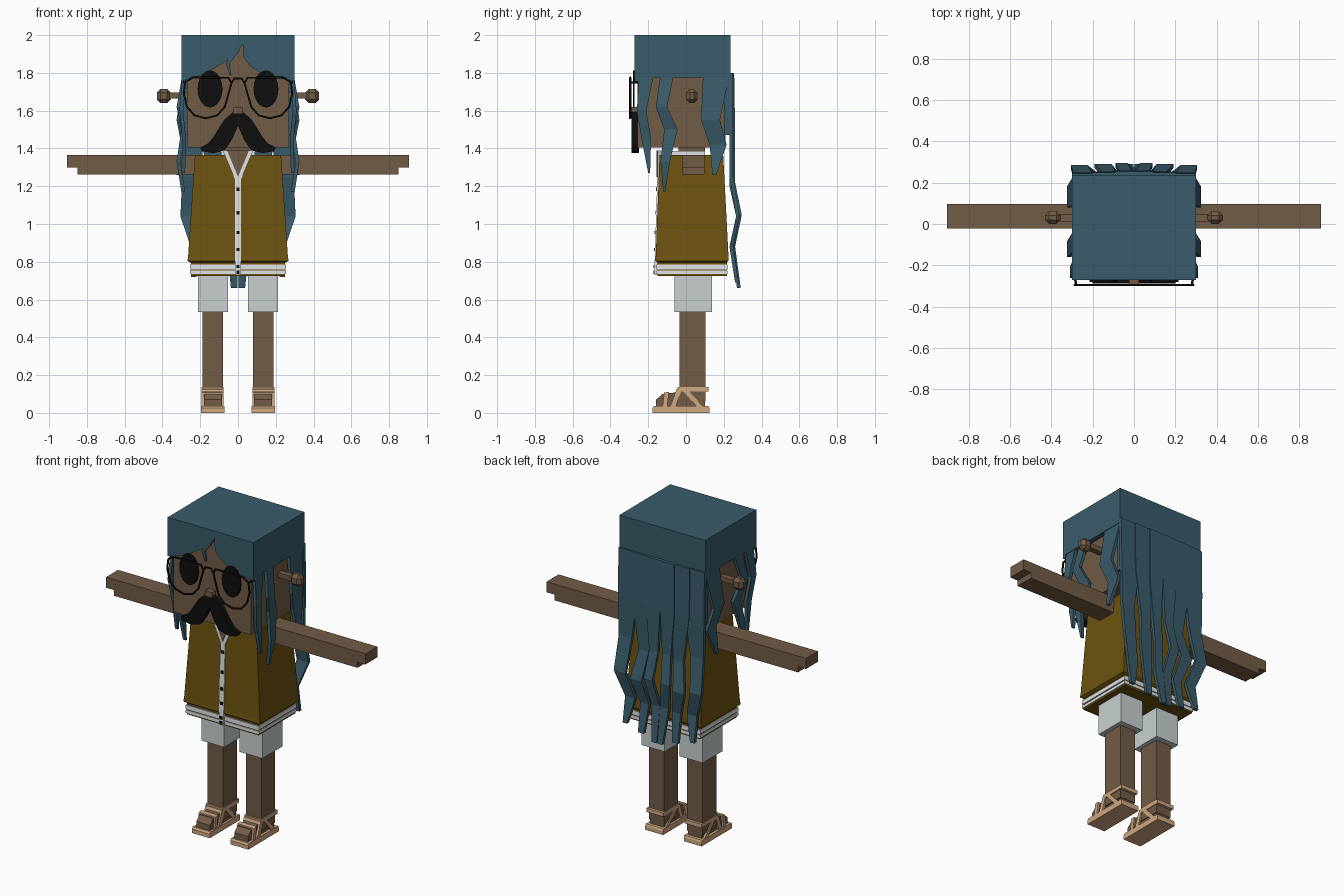
import bpy, bmesh, math

cube = bpy.data.objects.get("Cube")
if cube:
    bpy.data.objects.remove(cube, do_unlink=True)


def material(name, rgb):
    m = bpy.data.materials.new(name)
    lin = [((c / 255 + 0.055) / 1.055) ** 2.4 for c in rgb] + [1]
    m.use_nodes = True
    m.node_tree.nodes["Principled BSDF"].inputs["Base Color"].default_value = lin
    m.diffuse_color = lin
    return m


HAIR = material("blue hair", (58, 92, 107))
SKIN = material("brown skin", (114, 92, 70))
VEST = material("mustard cloth", (110, 83, 16))
SHORTS = material("pale grey cloth", (200, 208, 208))
TRIM = material("white trim", (226, 231, 233))
BLACK = material("black", (14, 14, 14))
TAN = material("tan leather", (208, 168, 130))


def finish(name, bm, mat):
    bmesh.ops.recalc_face_normals(bm, faces=bm.faces)
    me = bpy.data.meshes.new(name)
    bm.to_mesh(me)
    bm.free()
    me.materials.append(mat)
    ob = bpy.data.objects.new(name, me)
    bpy.context.collection.objects.link(ob)
    return ob


def loft(name, rings, mat):
    """Closed solid through rings of equal length."""
    bm = bmesh.new()
    vs = [[bm.verts.new(p) for p in r] for r in rings]
    n = len(vs[0])
    for a, b in zip(vs, vs[1:]):
        for i in range(n):
            bm.faces.new((a[i], a[(i + 1) % n], b[(i + 1) % n], b[i]))
    bm.faces.new(vs[0])
    bm.faces.new(vs[-1])
    return finish(name, bm, mat)


def rect(x, y, z):
    return [(x[0], y[0], z), (x[1], y[0], z), (x[1], y[1], z), (x[0], y[1], z)]


def box(name, x, y, z, mat):
    return loft(name, [rect(x, y, z[0]), rect(x, y, z[1])], mat)


def front_plate(name, outline, back, front, mat):
    return loft(name, [[(x, y, z) for x, z in outline] for y in (back, front)], mat)


def side_prism(name, outline, x, mat):
    return loft(name, [[(v, y, z) for y, z in outline] for v in x], mat)


def span(s, a, b):
    return tuple(sorted((s * a, s * b)))


def strand(name, path, to_world):
    """Jagged lock: path of (along, height, width, depth)."""
    t = 0.01
    rings = []
    for a, z, w, d in path:
        w = w / 2
        rings.append([to_world(a + i * w, d + j * t, z)
                      for i, j in ((-1, -1), (1, -1), (1, 1), (-1, 1))])
    loft(name, rings, HAIR)


def wire(name, points, cyclic=False):
    cu = bpy.data.curves.new(name, "CURVE")
    cu.dimensions = "3D"
    cu.bevel_depth = 0.006
    cu.bevel_resolution = 1
    sp = cu.splines.new("POLY")
    sp.points.add(len(points) - 1)
    for p, co in zip(sp.points, points):
        p.co = (*co, 1)
    sp.use_cyclic_u = cyclic
    cu.materials.append(BLACK)
    ob = bpy.data.objects.new(name, cu)
    bpy.context.collection.objects.link(ob)


# Head, nose and hair cap
box("head", (-.27, .27), (-.258, .21), (1.405, 1.97), SKIN)
box("nose", (-.025, .025), (-.295, -.25), (1.585, 1.62), SKIN)
box("hair_cap", (-.3, .3), (-.252, .235), (1.775, 2), HAIR)
front_plate("fringe", [(-.3, 2), (-.3, 1.755), (-.2, 1.785), (-.14, 1.815), (-.02, 1.89),
                       (.025, 1.95), (.03, 1.88), (.06, 1.84), (.12, 1.80), (.2, 1.775),
                       (.3, 1.755), (.3, 2)], -.25, -.272, HAIR)
front_plate("fringe_lock", [(-.02, 1.92), (-.065, 1.85), (-.045, 1.79), (-.035, 1.79),
                            (-.045, 1.85), (.01, 1.92)], -.25, -.27, HAIR)

# Moustache
half = [(.03, 1.59), (.07, 1.555), (.1, 1.51), (.13, 1.46), (.16, 1.425), (.2, 1.405),
        (.19, 1.385), (.13, 1.375), (.07, 1.39), (.03, 1.45)]
for side, s in (("left", 1), ("right", -1)):
    front_plate(side + "_moustache", [(0, 1.6)] + [(s * x, z) for x, z in half] + [(0, 1.52)],
                -.25, -.288, BLACK)

    # Eyes and spectacles
    ring = [math.tau * i / 20 for i in range(20)]
    front_plate(side + "_eye", [(s * .148 + .066 * math.cos(a), 1.715 + .098 * math.sin(a))
                                for a in ring], -.272, -.28, BLACK)
    rim = [(.035, 1.745), (.05, 1.775), (.24, 1.775), (.28, 1.75), (.287, 1.69), (.27, 1.62),
           (.23, 1.575), (.17, 1.56), (.11, 1.575), (.07, 1.62)]
    wire(side + "_rim", [(s * x, -.295, z) for x, z in rim], True)
    wire(side + "_temple", [(s * .28, -.295, 1.75), (s * .29, -.23, 1.75)])

    # Ears
    box(side + "_ear_stem", span(s, .26, .37), (.012, .048), (1.665, 1.695), SKIN)
    knob = box(side + "_ear_knob", span(s, .355, .43), (0, .062), (1.64, 1.715), SKIN)
    bev = knob.modifiers.new("chamfer", "BEVEL")
    bev.width = .02
    bev.segments = 1

    # Arms and hands
    box(side + "_arm", span(s, .18, .85), (-.022, .097), (1.262, 1.365), SKIN)
    box(side + "_hand", span(s, .85, .905), (-.022, .097), (1.298, 1.365), SKIN)

    # Legs
    box(side + "_shorts_leg", span(s, .053, .213), (-.062, .138), (.535, .74), SHORTS)
    box(side + "_leg", span(s, .08, .187), (-.035, .103), (.06, .54), SKIN)

    # Sandals
    side_prism(side + "_foot", [(-.16, .025), (-.158, .07), (-.125, .1), (-.04, .11),
                                (.1, .11), (.1, .025)], span(s, .085, .18), SKIN)
    sole = span(s, .072, .197)
    loft(side + "_sole", [rect(sole, (-.178, .125), 0), rect(sole, (-.178, .125), .025),
                          rect(sole, (-.17, .12), .036)], TAN)
    strap = span(s, .076, .193)
    side_prism(side + "_toe_strap", [(-.125, .03), (-.115, .108), (-.09, .112), (-.1, .03)],
               strap, TAN)
    side_prism(side + "_instep_strap", [(-.085, .03), (-.05, .125), (-.02, .13), (-.055, .03)],
               strap, TAN)
    side_prism(side + "_heel_strap", [(.06, .03), (-.02, .12), (.01, .12), (.095, .03)],
               strap, TAN)
    box(side + "_ankle_strap", strap, (-.045, .12), (.112, .136), TAN)

    # Side hair locks
    locks = {
        "front": [(-.21, 1.79, .08, .285), (-.235, 1.6, .05, .3), (-.21, 1.45, .05, .285),
                  (-.195, 1.27, .01, .29)],
        "middle": [(-.1, 1.79, .07, .285), (-.13, 1.62, .06, .315), (-.08, 1.5, .07, .29),
                   (-.11, 1.33, .05, .315), (-.115, 1.17, .01, .29)],
        "rear": [(.16, 1.79, .14, .285), (.13, 1.55, .1, .315), (.17, 1.42, .09, .29),
                 (.15, 1.26, .02, .315)]}
    for part, path in locks.items():
        strand(f"{side}_{part}_lock", path, lambda a, d, z: (s * d, a, z))

    # Long back locks
    backs = {
        "outer": [(.24, 1.8, .12, .235), (.235, 1.5, .13, .24), (.25, 1.25, .09, .24),
                  (.265, 1.04, .08, .275), (.215, .88, .07, .24), (.235, .72, .03, .265)],
        "mid": [(.14, 1.8, .12, .24), (.14, 1.5, .12, .245), (.12, 1.2, .07, .24),
                (.15, 1.02, .08, .28), (.11, .87, .06, .245), (.12, .69, .04, .27)],
        "inner": [(.045, 1.8, .1, .245), (.05, 1.5, .1, .25), (.045, 1.22, .06, .25),
                  (.06, 1.05, .06, .285), (.03, .88, .06, .25), (.02, .66, .035, .28)]}
    for part, path in backs.items():
        strand(f"{side}_{part}_back_lock", path, lambda a, d, z: (s * a, d, z))

wire("bridge", [(-.035, -.295, 1.745), (-.02, -.295, 1.77), (.02, -.295, 1.77),
                (.035, -.295, 1.745)])
box("back_hair", (-.295, .295), (.2, .245), (1.47, 1.8), HAIR)

# Torso: neck, collar, vest and striped hem
box("neck", (-.07, .07), (-.04, .1), (1.3, 1.42), SKIN)
for s in (1, -1):
    box("collar_side", span(s, .07, .09), (-.13, .1), (1.36, 1.387), TRIM)
box("collar_back", (-.09, .09), (.08, .1), (1.36, 1.387), TRIM)
loft("vest", [rect((-.25, .25), (-.15, .215), .795), rect((-.268, .268), (-.163, .225), .805),
              rect((-.264, .264), (-.16, .225), .83),
              rect((-.228, .228), (-.14, .197), 1.365)], VEST)
hem = [(.725, .735, VEST), (.735, .753, TRIM), (.753, .76, VEST), (.76, .785, TRIM),
       (.785, .797, VEST)]
for lo, hi, mat in hem:
    grow = 0 if mat == VEST else .005
    box("hem_band", (-.25 - grow, .25 + grow), (-.152 - grow, .216 + grow), (lo, hi), mat)

# Neckline, button strip and buttons
front_plate("neck_trim", [(-.08, 1.388), (.08, 1.388), (.014, 1.23), (-.014, 1.23)],
            -.13, -.152, TRIM)
front_plate("neck_skin", [(-.058, 1.389), (.058, 1.389), (0, 1.25)], -.13, -.156, SKIN)
loft("button_strip", [rect((-.016, .016), (-.168, -.14), .73),
                      rect((-.016, .016), (-.152, -.13), 1.24)], TRIM)
for z in (1.185, 1.06, .955, .865, .775, .745):
    y = -.168 + (z - .73) * .032
    box("button", (-.009, .009), (y - .005, y + .01), (z - .009, z + .009), BLACK)
